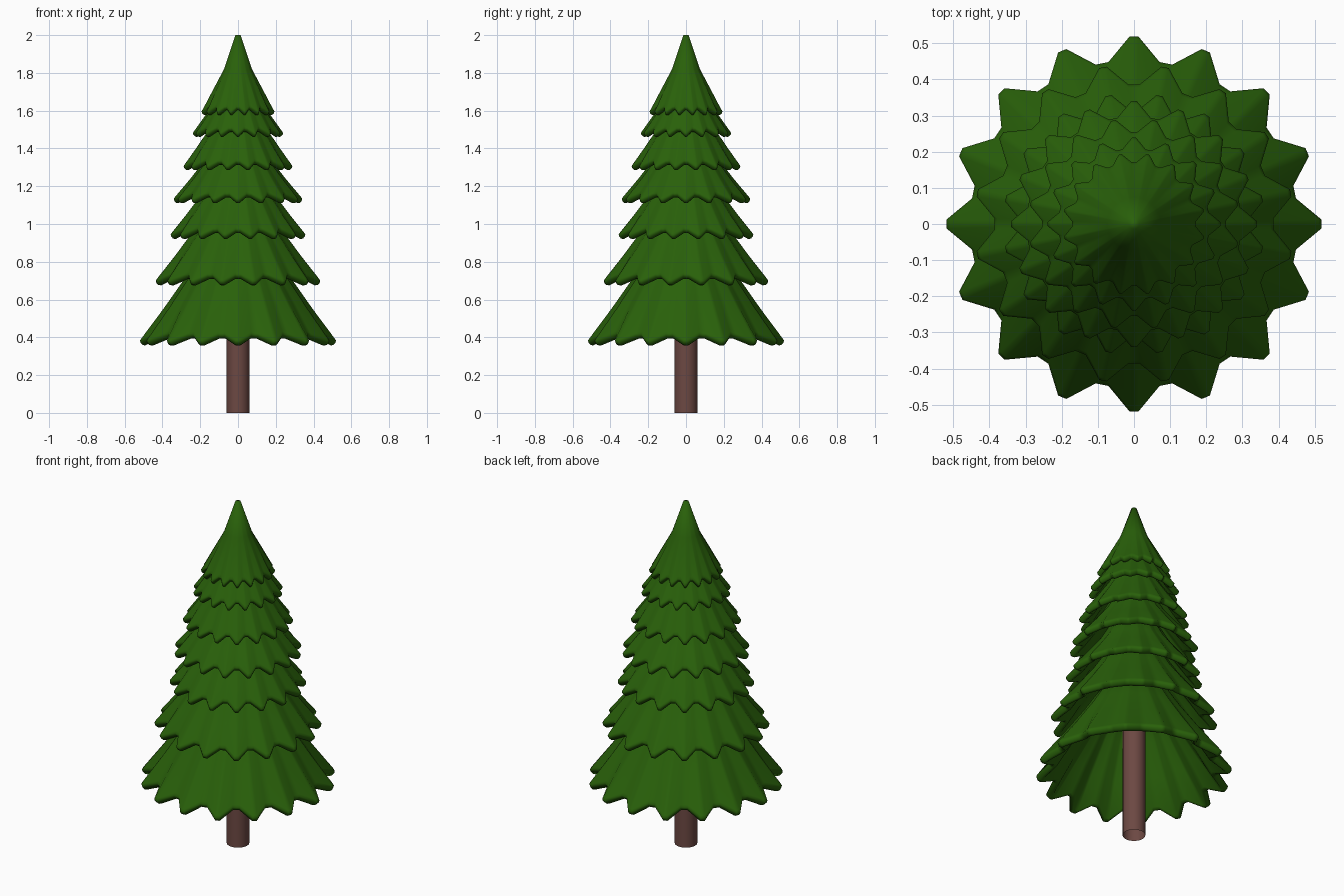
import bpy, bmesh
from math import pi, cos, sin

if "Cube" in bpy.data.objects:
    bpy.data.objects.remove(bpy.data.objects["Cube"])


def material(name, rgb):
    m = bpy.data.materials.new(name)
    m.diffuse_color = (*rgb, 1)
    m.use_nodes = True
    m.node_tree.nodes["Principled BSDF"].inputs["Base Color"].default_value = m.diffuse_color
    return m


GREEN = material("needles", (0.022, 0.118, 0.003))
BROWN = material("bark", (0.15, 0.065, 0.055))
TEETH = 16
# angular position within one tooth, and how far it sticks out (1 tip, 0 valley)
COLUMNS = [(-0.06, 1), (0.06, 1), (0.40, 0), (0.60, 0)]


def tier(name, rim_r, rim_z, neck_r, neck_z, top_r, top_z, shift):
    """Hollow pleated skirt with a thick, rounded, zigzag rim."""
    k = rim_r / 0.515
    th = 0.026 + 0.014 * k
    bm = bmesh.new()
    cols = []
    for i in range(TEETH):
        for phase, a in COLUMNS:
            ang = 2 * pi * (i + phase + shift) / TEETH
            r = rim_r - 0.065 * k * (1 - a)
            z = rim_z + (0.018 + 0.018 * k) * (1 - a)
            mid_r = neck_r + (r - neck_r) * 0.5
            mid_z = neck_z + (z - neck_z) * 0.5
            nr = neck_r + (0.012 * k * (a - 0.5) if neck_r > 0.1 else 0)
            prof = [(top_r, top_z), (nr, neck_z), (mid_r, mid_z),
                    (r - 0.008, z + 0.012), (r, z), (r - th * .08, z - th * .3),
                    (r - th * .35, z - th * .58), (r - th * .7, z - th * .65),
                    (r - th, z - th * .4),
                    (mid_r - th * .8, mid_z - th * .6),
                    (nr - th * .8, neck_z - th * .6),
                    (top_r * 0.5, top_z - 0.06)]
            cols.append([bm.verts.new((p * cos(ang), p * sin(ang), h)) for p, h in prof])
    n = len(cols)
    for c in range(n):
        a, b = cols[c], cols[(c + 1) % n]
        for j in range(len(a) - 1):
            bm.faces.new((a[j], a[j + 1], b[j + 1], b[j]))
    bm.faces.new([c[0] for c in cols])
    bm.faces.new([c[-1] for c in reversed(cols)])
    bmesh.ops.recalc_face_normals(bm, faces=bm.faces)
    me = bpy.data.meshes.new(name)
    bm.to_mesh(me)
    bm.free()
    ob = bpy.data.objects.new(name, me)
    bpy.context.collection.objects.link(ob)
    me.materials.append(GREEN)
    smooth(ob, 75)


def smooth(ob, deg):
    bpy.ops.object.select_all(action='DESELECT')
    ob.select_set(True)
    bpy.context.view_layer.objects.active = ob
    bpy.ops.object.shade_smooth_by_angle(angle=deg * pi / 180)


# branch tiers, bottom to top: rim r, rim z, neck r, neck z, top r, top z, tooth shift
TIERS = [
    (0.519, 0.383, 0.27, 0.72, 0.07, 1.05, 0),
    (0.442, 0.700, 0.237, 0.96, 0.06, 1.25, 0.5),
    (0.362, 0.944, 0.19, 1.16, 0.05, 1.42, 0.5),
    (0.340, 1.133, 0.17, 1.34, 0.04, 1.58, 0),
    (0.292, 1.307, 0.147, 1.51, 0.03, 1.72, 0.5),
    (0.239, 1.482, 0.12, 1.65, 0.02, 1.84, 0),
    (0.196, 1.597, 0.074, 1.82, 0.014, 2.00, 0.5),
]
for i, t in enumerate(TIERS):
    tier(f"branch_tier_{i + 1}", *t)

# trunk, an open tube
bpy.ops.mesh.primitive_cylinder_add(vertices=32, radius=0.06, depth=1.1,
                                    location=(0, 0, 0.55), end_fill_type='NOTHING')
trunk = bpy.context.object
trunk.name = "trunk"
trunk.data.materials.append(BROWN)
smooth(trunk, 35)
